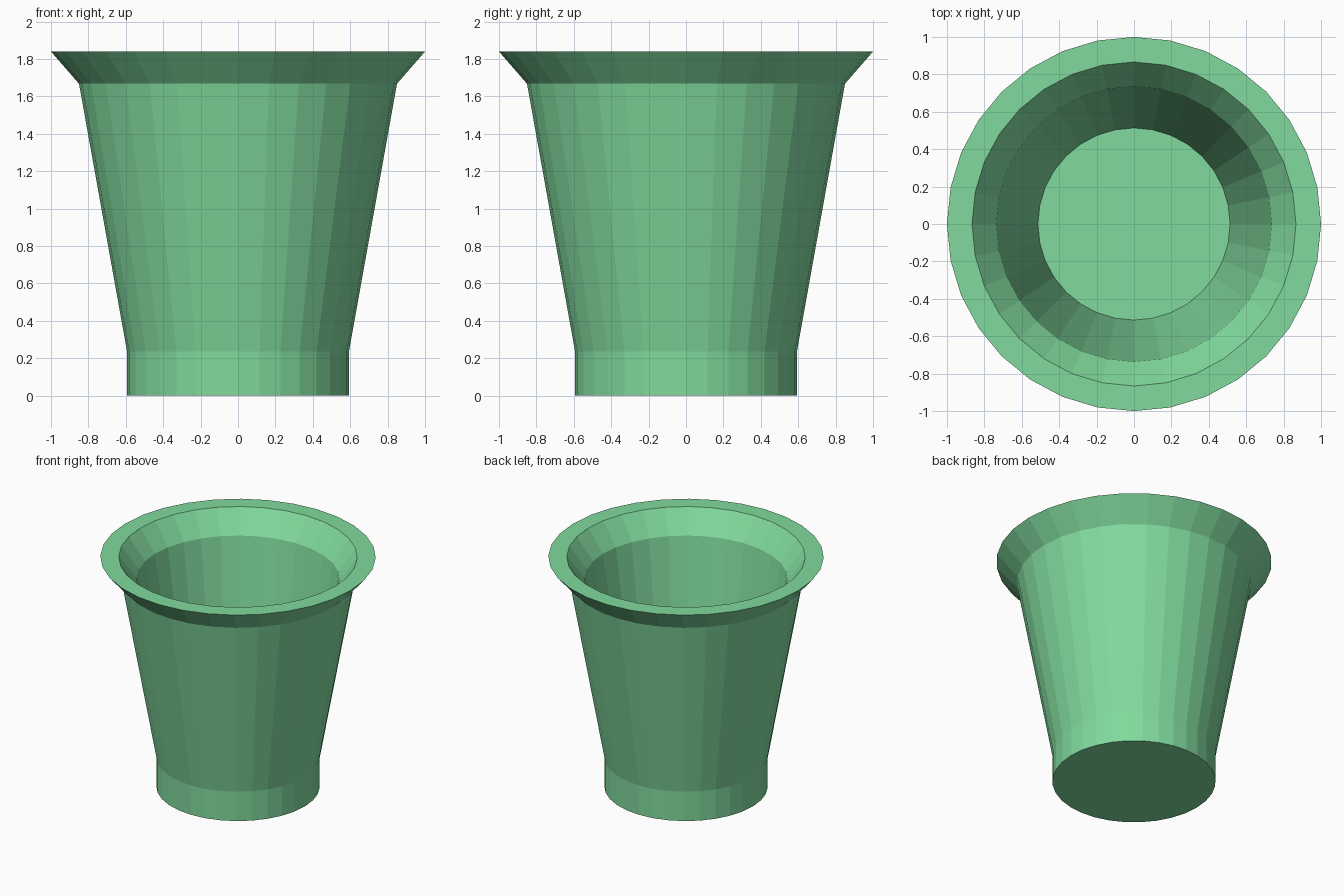
import bpy, bmesh, math

if "Cube" in bpy.data.objects:
    bpy.data.objects.remove(bpy.data.objects["Cube"])

SIDES = 32
INNER = 0.866  # inner wall radius relative to outer

# Outer profile (radius, height), then the same rings inset for the hollow
outer = [(0.593, 0.0), (0.593, 0.235), (0.85, 1.668), (1.0, 1.84)]
inner = [(r * INNER, z) for r, z in reversed(outer[1:])]

bm = bmesh.new()
rings = [[bm.verts.new((r * math.cos(2 * math.pi * i / SIDES),
                        r * math.sin(2 * math.pi * i / SIDES), z))
          for i in range(SIDES)] for r, z in outer + inner]

# Walls and rim
for a, b in zip(rings, rings[1:]):
    for i in range(SIDES):
        j = (i + 1) % SIDES
        bm.faces.new((a[i], a[j], b[j], b[i]))

# Underside and inside floor
bm.faces.new(rings[0][::-1])
bm.faces.new(rings[-1])
bmesh.ops.recalc_face_normals(bm, faces=bm.faces)

mesh = bpy.data.meshes.new("pot")
bm.to_mesh(mesh)
bm.free()
pot = bpy.data.objects.new("pot", mesh)
bpy.context.collection.objects.link(pot)

# Green finish
green = bpy.data.materials.new("green")
green.diffuse_color = (0.22, 0.70, 0.34, 1)
green.use_nodes = True
green.node_tree.nodes["Principled BSDF"].inputs["Base Color"].default_value = green.diffuse_color
mesh.materials.append(green)
